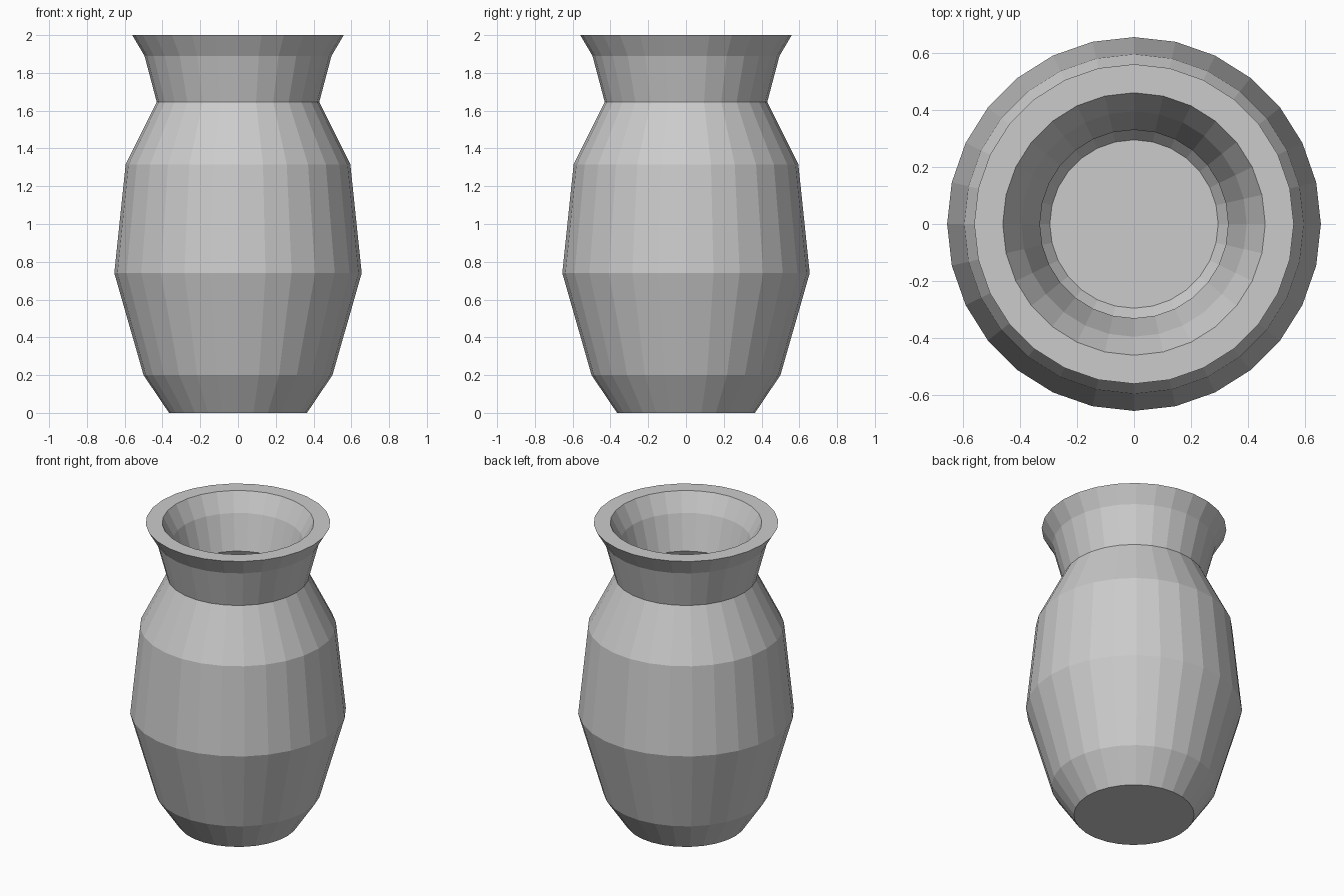
import bpy, bmesh
from math import sin, cos, tau

if "Cube" in bpy.data.objects:
    bpy.data.objects.remove(bpy.data.objects["Cube"])

SIDES = 28

# Outer wall from base to rim, then inner wall from rim to floor: (radius, z)
OUTER = [(0.365, 0), (0.50, 0.20), (0.655, 0.74), (0.595, 1.315),
         (0.43, 1.645), (0.495, 1.89), (0.56, 2.0)]
INNER = [(0.46, 2.0), (0.395, 1.88), (0.33, 1.655), (0.495, 1.29),
         (0.555, 0.74), (0.40, 0.235), (0.295, 0.10)]


def lathe(name, profile):
    """Spin a profile around z and cap both ends."""
    bm = bmesh.new()
    rings = [[bm.verts.new((r * cos(tau * i / SIDES), r * sin(tau * i / SIDES), z))
              for i in range(SIDES)] for r, z in profile]
    for a, b in zip(rings, rings[1:]):
        for i in range(SIDES):
            j = (i + 1) % SIDES
            bm.faces.new((a[i], a[j], b[j], b[i]))
    bm.faces.new(rings[0][::-1])
    bm.faces.new(rings[-1])
    bmesh.ops.recalc_face_normals(bm, faces=bm.faces)
    mesh = bpy.data.meshes.new(name)
    bm.to_mesh(mesh)
    bm.free()
    obj = bpy.data.objects.new(name, mesh)
    bpy.context.collection.objects.link(obj)
    return obj


# Hollow vase with flat rim and floor
lathe("vase", OUTER + INNER)
